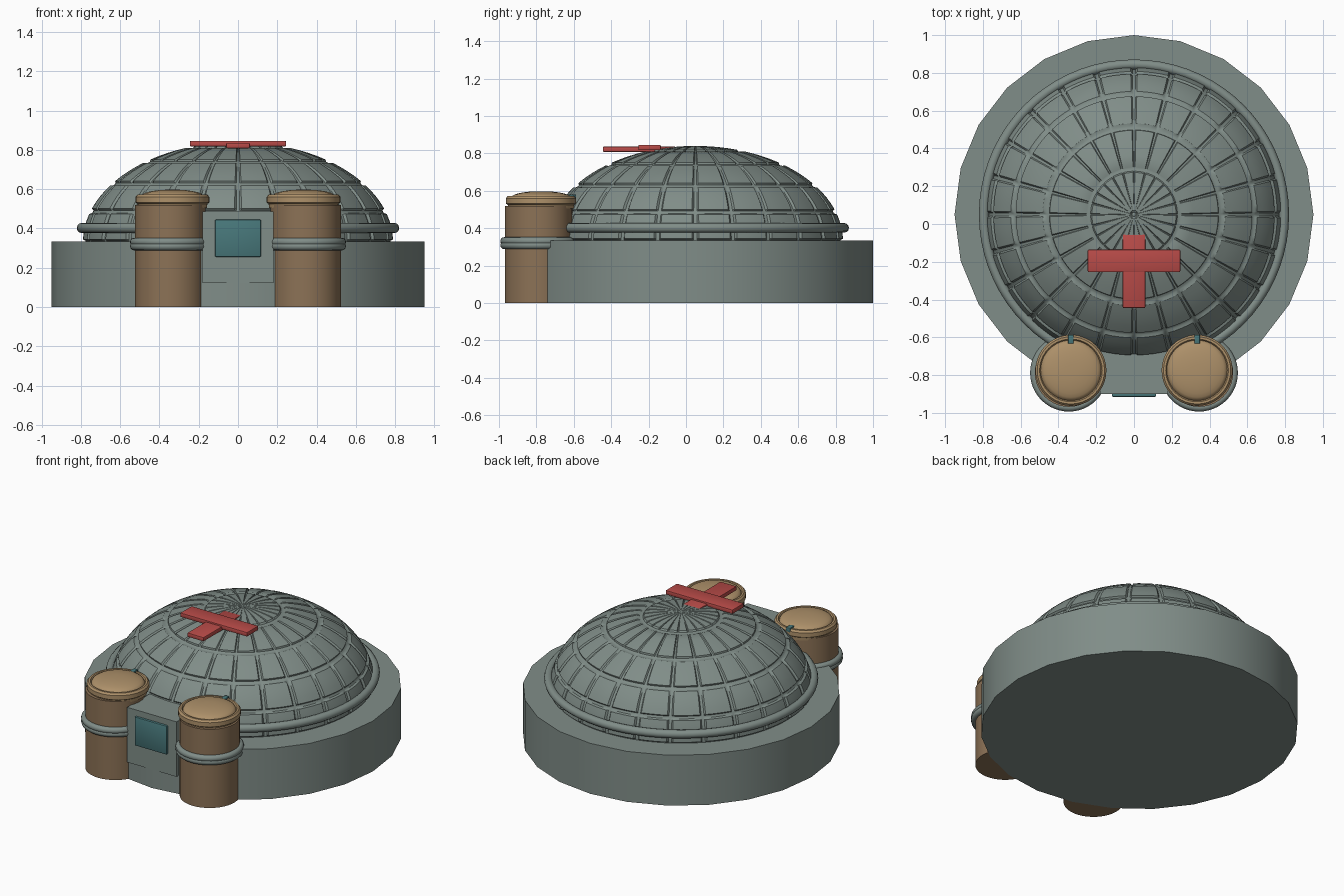
import bpy, bmesh, math

if "Cube" in bpy.data.objects:
    bpy.data.objects.remove(bpy.data.objects["Cube"])


def material(name, srgb):
    m = bpy.data.materials.new(name)
    lin = [((c / 255 + 0.055) / 1.055) ** 2.4 for c in srgb]
    m.diffuse_color = (*lin, 1)
    m.use_nodes = True
    m.node_tree.nodes["Principled BSDF"].inputs["Base Color"].default_value = m.diffuse_color
    return m


GREY = material("concrete grey", (128, 141, 136))
BROWN = material("brown", (140, 114, 86))
TAN = material("tan", (174, 145, 106))
RED = material("red", (184, 75, 72))
TEAL = material("teal", (72, 120, 123))


def finish(bm, name, mat, angle=35):
    bmesh.ops.recalc_face_normals(bm, faces=bm.faces)
    me = bpy.data.meshes.new(name)
    bm.to_mesh(me)
    bm.free()
    me.materials.append(mat)
    ob = bpy.data.objects.new(name, me)
    bpy.context.collection.objects.link(ob)
    bpy.ops.object.select_all(action='DESELECT')
    ob.select_set(True)
    bpy.context.view_layer.objects.active = ob
    bpy.ops.object.shade_smooth_by_angle(angle=math.radians(angle))
    return ob


def lathe(name, profile, mat, x, y, sides, closed=False):
    """Revolve (radius, z) points round a vertical axis; cap open ends."""
    bm = bmesh.new()
    rings = []
    for r, z in profile:
        rings.append([bm.verts.new((x + r * math.sin(2 * math.pi * i / sides),
                                    y + r * math.cos(2 * math.pi * i / sides), z))
                      for i in range(sides)])
    pairs = list(zip(rings, rings[1:]))
    if closed:
        pairs.append((rings[-1], rings[0]))
    for a, b in pairs:
        for i in range(sides):
            j = (i + 1) % sides
            bm.faces.new((a[i], a[j], b[j], b[i]))
    if not closed:
        bm.faces.new(rings[0])
        bm.faces.new(rings[-1])
    return finish(bm, name, mat)


def ring(name, major, minor, z, mat, x, y, sides=48):
    pts = [(major + minor * math.cos(a * math.pi / 6), z + minor * math.sin(a * math.pi / 6))
           for a in range(12)]
    return lathe(name, pts, mat, x, y, sides, True)


def box(name, lo, hi, mat, bevel=0.0):
    bm = bmesh.new()
    bmesh.ops.create_cube(bm, size=1)
    for v in bm.verts:
        v.co = [(a + b) / 2 + c * (b - a) for a, b, c in zip(lo, hi, v.co)]
    if bevel:
        bmesh.ops.bevel(bm, geom=bm.edges[:], offset=bevel, segments=2,
                        profile=0.5, affect='EDGES')
    return finish(bm, name, mat)


# Round base
CY = 0.05
lathe("base", [(0.95, 0), (0.95, 0.333)], GREY, 0, CY, 24)

# Panelled dome: 24 x 5 panels separated by narrow grooves
R, H, Z0, DEPTH = 0.79, 0.51, 0.33, 0.014
STEPS = ((0, 1), (0.045, 0.9), (0.09, 0.0), (0.3, 0), (0.5, 0), (0.7, 0), (0.91, 0.0), (0.955, 0.9))
lon = [((i + s) * math.radians(15), d) for i in range(24) for s, d in STEPS]
lat = [((i + s) * math.radians(18), d) for i in range(5) for s, d in STEPS][1:]
lat.append((math.pi / 2, 1))
bm = bmesh.new()
apex = bm.verts.new((0, CY, Z0 + H))
rows = []
for phi, dp in lat:
    row = []
    for th, dt in lon:
        fade = min(1, math.sin(phi) / 0.3)
        k = 1 - DEPTH / R * max(dp, dt * fade)
        r = R * math.sin(phi) * k
        row.append(bm.verts.new((r * math.sin(th), CY + r * math.cos(th),
                                 Z0 + H * math.cos(phi) * k)))
    rows.append(row)
n = len(lon)
for i in range(n):
    j = (i + 1) % n
    bm.faces.new((apex, rows[0][i], rows[0][j]))
    for a, b in zip(rows, rows[1:]):
        bm.faces.new((a[i], b[i], b[j], a[j]))
finish(bm, "dome", GREY)
ring("dome_ring", 0.795, 0.026, 0.402, GREY, 0, CY, 72)

# Entrance block and screen
box("entrance_block", (-0.18, -0.9, 0.122), (0.18, -0.62, 0.485), GREY)
box("entrance_screen", (-0.117, -0.915, 0.255), (0.117, -0.89, 0.445), TEAL, 0.006)

# Twin towers with ring bands, lids and latches
lid = [(0.176, 0.505), (0.178, 0.525), (0.188, 0.532), (0.188, 0.56), (0.178, 0.572),
       (0.166, 0.572), (0.16, 0.562)]
lid += [(0.158 * math.cos(a), 0.565 + 0.033 * math.sin(a))
        for a in [k * math.pi / 14 for k in range(7)]]
for side, s in (("left", -1), ("right", 1)):
    x, y = s * 0.345, -0.788
    lathe(side + "_tower", [(0.18, 0.001), (0.18, 0.52)], BROWN, x, y, 40)
    for part, z in (("lower", 0.309), ("upper", 0.331)):
        ring(f"{side}_{part}_band", 0.184, 0.021, z, GREY, x, y)
    lathe(side + "_lid", lid, TAN, s * 0.334, -0.775, 40)
    box(side + "_latch", (s * 0.334 - 0.015, -0.635, 0.55),
        (s * 0.334 + 0.015, -0.587, 0.58), TEAL, 0.004)

# Flat roof cross
box("cross_long_bar", (-0.06, -0.445, 0.808), (0.06, -0.055, 0.836), RED, 0.006)
box("cross_wide_bar", (-0.245, -0.255, 0.817), (0.245, -0.135, 0.846), RED, 0.006)
